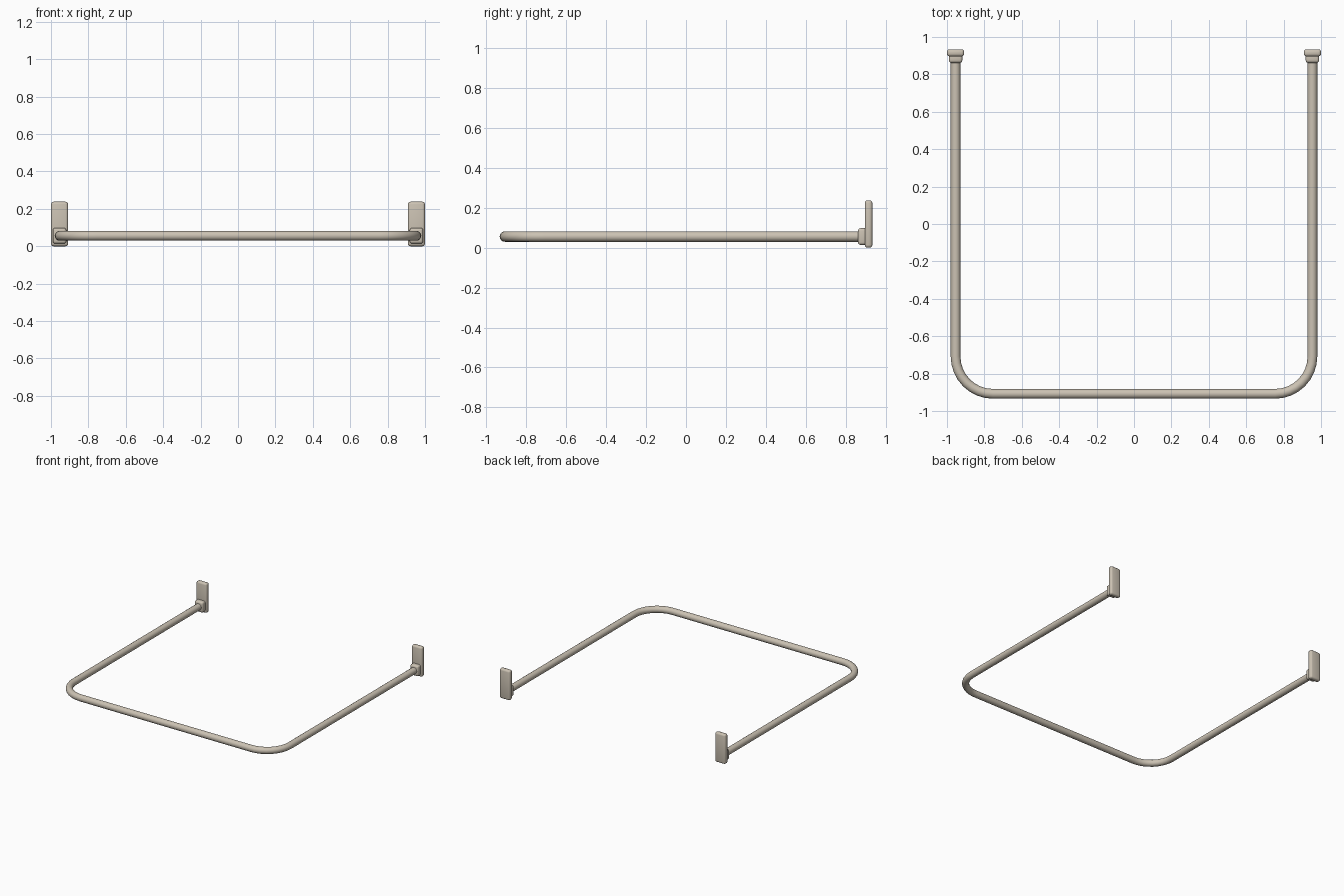
import bpy, math

if "Cube" in bpy.data.objects:
    bpy.data.objects.remove(bpy.data.objects["Cube"])

mat = bpy.data.materials.new("warm beige metal")
mat.diffuse_color = (0.60, 0.54, 0.45, 1)
mat.use_nodes = True
mat.node_tree.nodes["Principled BSDF"].inputs["Base Color"].default_value = mat.diffuse_color

ZC, XC, R, BEND = 0.056, 0.954, 0.026, 0.2
YF, YB = -0.908, 0.91


def smooth(ob, angle=40):
    bpy.ops.object.select_all(action='DESELECT')
    ob.select_set(True)
    bpy.context.view_layer.objects.active = ob
    bpy.ops.object.shade_smooth_by_angle(angle=math.radians(angle))


def rounded_box(name, lo, hi, bevel, segs):
    bpy.ops.mesh.primitive_cube_add(size=1, location=[(a + b) / 2 for a, b in zip(lo, hi)])
    ob = bpy.context.object
    ob.name = name
    ob.scale = [b - a for a, b in zip(lo, hi)]
    bpy.ops.object.transform_apply(location=False, rotation=False, scale=True)
    mod = ob.modifiers.new("bevel", 'BEVEL')
    mod.width, mod.segments = bevel, segs
    bpy.ops.object.modifier_apply(modifier=mod.name)
    ob.data.materials.append(mat)
    smooth(ob)


# U-shaped rail: path with two rounded corners
pts = [(-XC, YB)]
for side in (-1, 1):
    arc = []
    for i in range(9):
        a = math.pi / 2 * i / 8
        arc.append((side * (XC - BEND + BEND * math.cos(a)),
                    YF + BEND - BEND * math.sin(a)))
    pts += arc if side < 0 else arc[::-1]
pts.append((XC, YB))
cu = bpy.data.curves.new("rail", 'CURVE')
cu.dimensions = '3D'
sp = cu.splines.new('POLY')
sp.points.add(len(pts) - 1)
for p, (x, y) in zip(sp.points, pts):
    p.co = (x, y, ZC, 1)
cu.bevel_depth, cu.bevel_resolution, cu.use_fill_caps = R, 6, True
rail = bpy.data.objects.new("rail", cu)
bpy.context.collection.objects.link(rail)
bpy.ops.object.select_all(action='DESELECT')
rail.select_set(True)
bpy.context.view_layer.objects.active = rail
bpy.ops.object.convert(target='MESH')
rail = bpy.context.object
rail.data.materials.clear()
rail.data.materials.append(mat)
smooth(rail)

# wall plates and stepped collars at both ends
for side, label in ((-1, "left"), (1, "right")):
    c = side * XC
    rounded_box(label + "_wall_plate", (c - 0.046, 0.896, 0), (c + 0.046, 0.934, 0.238), 0.014, 3)
    rounded_box(label + "_collar", (c - 0.036, 0.862, 0.014), (c + 0.036, 0.91, 0.098), 0.013, 3)
